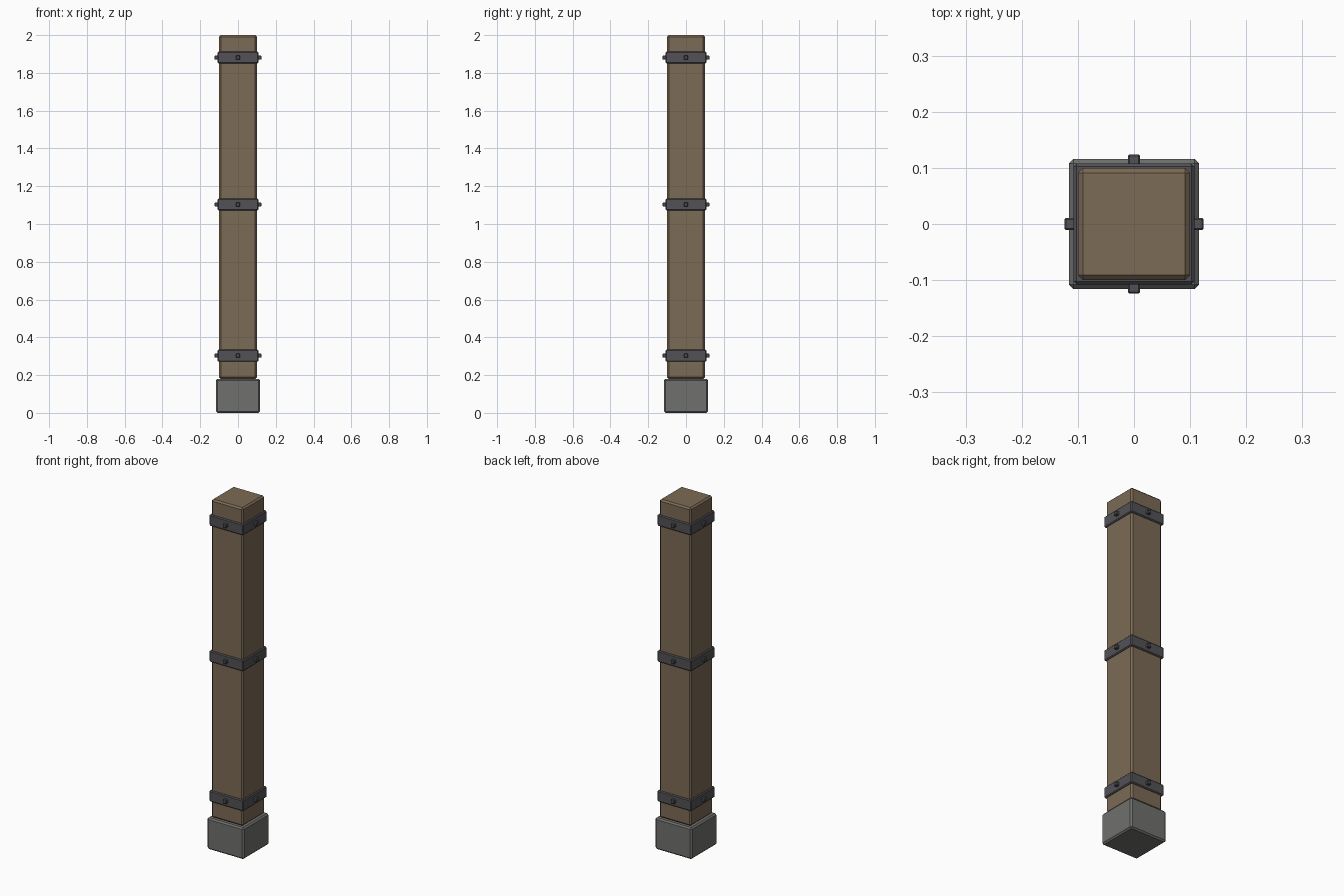
import bpy, bmesh
from mathutils import Vector

if "Cube" in bpy.data.objects:
    bpy.data.objects.remove(bpy.data.objects["Cube"])


def material(name, rgb):
    m = bpy.data.materials.new(name)
    m.diffuse_color = (*rgb, 1)
    m.use_nodes = True
    m.node_tree.nodes["Principled BSDF"].inputs["Base Color"].default_value = m.diffuse_color
    return m


wood = material("wood", (0.20, 0.145, 0.09))
iron = material("iron", (0.085, 0.085, 0.095))
stone = material("stone", (0.16, 0.16, 0.155))


def box(name, centre, size, chamfer, mat):
    """Chamfered box, flat shaded."""
    bm = bmesh.new()
    bmesh.ops.create_cube(bm, size=1)
    bmesh.ops.scale(bm, vec=Vector(size), verts=bm.verts)
    bmesh.ops.bevel(bm, geom=bm.edges[:], offset=chamfer, segments=1,
                    affect='EDGES', profile=0.5)
    me = bpy.data.meshes.new(name)
    bm.to_mesh(me)
    bm.free()
    me.materials.append(mat)
    ob = bpy.data.objects.new(name, me)
    ob.location = centre
    bpy.context.collection.objects.link(ob)
    return ob


# Stone foot
box("stone_base", (0, 0, 0.09), (0.232, 0.232, 0.18), 0.008, stone)

# Wooden post
box("post", (0, 0, 1.09), (0.2, 0.2, 1.82), 0.009, wood)

# Iron bands, each with one stud per side
for level, z in (("lower", 0.303), ("middle", 1.103), ("upper", 1.881)):
    box(f"{level}_band", (0, 0, z), (0.215, 0.215, 0.064), 0.005, iron)
    for side, (dx, dy) in {"front": (0, -1), "back": (0, 1),
                           "left": (-1, 0), "right": (1, 0)}.items():
        box(f"{level}_{side}_stud", (dx * 0.113, dy * 0.113, z),
            (0.022, 0.022, 0.022), 0.003, iron)
